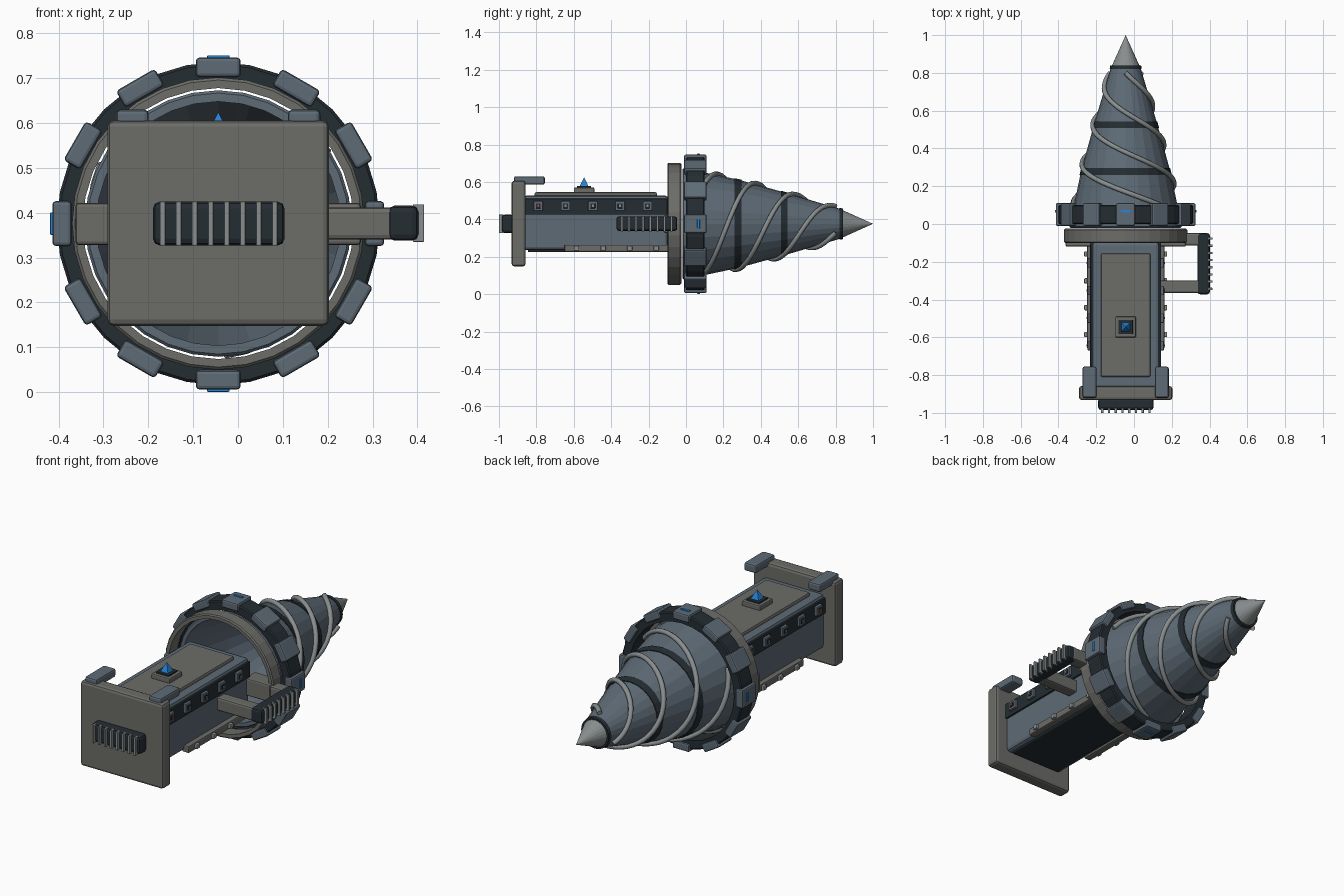
import bpy, bmesh, math
from mathutils import Matrix, Vector

if "Cube" in bpy.data.objects:
    bpy.data.objects.remove(bpy.data.objects["Cube"])

CX, CZ = -0.044, 0.376   # drill axis


def mat(name, col):
    m = bpy.data.materials.new(name)
    m.diffuse_color = (*col, 1)
    m.use_nodes = True
    m.node_tree.nodes["Principled BSDF"].inputs["Base Color"].default_value = m.diffuse_color
    return m


STEEL = mat("blue_steel", (0.11, 0.145, 0.18))
DARK = mat("dark_metal", (0.018, 0.026, 0.032))
GREY = mat("warm_grey", (0.15, 0.15, 0.14))
LIGHT = mat("light_metal", (0.25, 0.27, 0.27))
BLUE = mat("blue_light", (0.02, 0.22, 0.65))
RED = mat("red_light", (0.6, 0.06, 0.03))


def finish(bm, name, m):
    bmesh.ops.recalc_face_normals(bm, faces=bm.faces)
    me = bpy.data.meshes.new(name)
    bm.to_mesh(me)
    bm.free()
    ob = bpy.data.objects.new(name, me)
    bpy.context.collection.objects.link(ob)
    me.materials.append(m)
    return ob


def box(name, x, y, z, m, bevel=0.006, rot=None):
    """Box from (min, max) ranges; x and z are measured from the drill axis if rot is given."""
    bm = bmesh.new()
    size = [b - a for a, b in (x, y, z)]
    mid = [(a + b) / 2 for a, b in (x, y, z)]
    bmesh.ops.create_cube(bm, size=1, matrix=Matrix.Translation(mid) @ Matrix.Diagonal((*size, 1)))
    if bevel:
        bmesh.ops.bevel(bm, geom=bm.edges[:], offset=min(bevel, min(size) * 0.4), segments=2,
                        profile=0.5, affect='EDGES')
    if rot is not None:
        bm.transform(Matrix.Translation((CX, 0, CZ)) @ Matrix.Rotation(rot, 4, 'Y'))
    return finish(bm, name, m)


def lathe(name, prof, m, n=24, closed=True):
    """Revolve (radius, y) points about the drill axis."""
    bm = bmesh.new()
    rings = []
    for i in range(n):
        a = 2 * math.pi * i / n
        rings.append([bm.verts.new((CX + r * math.cos(a), y, CZ + r * math.sin(a))) for r, y in prof])
    k = len(prof)
    for i in range(n):
        A, B = rings[i], rings[(i + 1) % n]
        for j in range(k if closed else k - 1):
            q = (j + 1) % k
            bm.faces.new((A[j], A[q], B[q], B[j]))
    bmesh.ops.remove_doubles(bm, verts=bm.verts, dist=1e-5)
    return finish(bm, name, m)


def ring(name, r0, r1, y0, y1, m, n=32, c=0.006):
    return lathe(name, [(r0, y0), (r1 - c, y0), (r1, y0 + c), (r1, y1 - c), (r1 - c, y1), (r0, y1)], m, n)


# drill cone shell, open at the back
CONE = [(0.0, 0.295), (0.1, 0.274), (0.28, 0.236), (0.53, 0.167), (0.83, 0.078)]


def cone_r(y):
    for (a, ra), (b, rb) in zip(CONE, CONE[1:]):
        if y <= b:
            return ra + (rb - ra) * (y - a) / (b - a)
    return CONE[-1][1]


outer = [(r, y) for y, r in CONE]
inner = [(r - 0.018, y) for y, r in reversed(CONE)]
lathe("drill_cone", outer + inner, STEEL)
ring("cone_base_lip", 0.272, 0.297, -0.02, 0.02, STEEL)
for y in (0.278, 0.525, 0.83):
    h = 0.018 if y < 0.8 else 0.01
    lathe("cone_band", [(cone_r(y - h) + 0.004, y - h), (cone_r(y + h) + 0.004, y + h),
                        (cone_r(y + h) - 0.01, y + h), (cone_r(y - h) - 0.01, y - h)], DARK)
lathe("drill_tip", [(0, 0.825), (0.072, 0.825), (0.072, 0.84), (0, 1.0)], LIGHT, 24, False)

# three spiral cutting flutes
for s in range(3):
    cu = bpy.data.curves.new("spiral_flute", 'CURVE')
    cu.dimensions = '3D'
    cu.bevel_depth = 0.013
    cu.bevel_resolution = 2
    cu.use_fill_caps = True
    sp = cu.splines.new('POLY')
    N = 44
    sp.points.add(N)
    for i, p in enumerate(sp.points):
        y = 0.07 + 0.73 * i / N
        a = math.pi / 2 + 2 * math.pi * ((y - 0.17) / 0.63 + s / 3)
        r = cone_r(y) + 0.008
        p.co = (CX + r * math.cos(a), y, CZ + r * math.sin(a), 1)
    ob = bpy.data.objects.new("spiral_flute", cu)
    bpy.context.collection.objects.link(ob)
    cu.materials.append(LIGHT)

# collar and toothed ring
ring("collar", 0.302, 0.326, -0.1, -0.025, GREY)
ring("tooth_ring", 0.312, 0.36, 0.0, 0.1, DARK)
for i in range(12):
    a = i * math.pi / 6
    box("ring_tooth", (-0.05, 0.05), (-0.01, 0.11), (0.327, 0.37), STEEL, 0.008, a)
    if i % 3 == 0:
        box("tooth_light", (-0.025, 0.025), (0.06, 0.074), (0.36, 0.375), BLUE, 0.002, a)

# motor housing
box("housing", (CX - 0.178, CX + 0.178), (-0.87, -0.095), (0.235, 0.527), STEEL, 0.018)
box("top_cover", (CX - 0.132, CX + 0.132), (-0.81, -0.155), (0.515, 0.545), GREY, 0.01)
box("bottom_cover", (CX - 0.15, CX + 0.15), (-0.845, -0.11), (0.224, 0.25), DARK, 0.006)

# housing sides, mirrored
for s in (-1, 1):
    def side(name, a, b, y, z, m, bev=0.004):
        box(name, sorted((CX + s * a, CX + s * b)), y, z, m, bev)
    side("side_band", 0.16, 0.188, (-0.86, -0.1), (0.425, 0.51), DARK)
    for i in range(5):
        y = -0.79 + 0.146 * i
        side("window_frame", 0.18, 0.202, (y - 0.025, y + 0.025), (0.447, 0.497), STEEL)
        side("window_pane", 0.19, 0.205, (y - 0.013, y + 0.013), (0.459, 0.485), DARK, 0.002)
        side("window_lamp", 0.2, 0.208, (y - 0.005, y + 0.005), (0.466, 0.478),
             RED if i == 0 else LIGHT, 0)
    side("side_rail", 0.165, 0.205, (-0.65, -0.09), (0.226, 0.264), GREY, 0.006)
    for i in range(4):
        y = -0.585 + 0.142 * i
        side("rail_rivet", 0.2, 0.22, (y - 0.014, y + 0.014), (0.232, 0.258), LIGHT, 0.005)
    side("collar_spoke", 0.165, 0.318, (-0.12, -0.03), (0.328, 0.422), GREY, 0.008)
    side("plate_bracket", 0.155, 0.228, (-0.92, -0.755), (0.585, 0.63), STEEL, 0.01)

# back plate and vent
box("back_plate", (CX - 0.247, CX + 0.247), (-0.932, -0.858), (0.148, 0.606), GREY, 0.014)
box("rear_vent", (-0.19, 0.104), (-0.985, -0.92), (0.327, 0.425), DARK, 0.016)
for i in range(8):
    x = -0.168 + 0.0357 * i
    box("vent_rib", (x - 0.006, x + 0.006), (-1.0, -0.975), (0.327, 0.425), LIGHT, 0.002)

# side handle
for y in (-0.08, -0.333):
    box("handle_arm", (0.12, 0.37), (y - 0.033, y + 0.033), (0.34, 0.412), GREY, 0.01)
box("handle_grip", (0.335, 0.402), (-0.372, -0.048), (0.338, 0.416), DARK, 0.014)
for i in range(8):
    y = -0.343 + 0.038 * i
    box("grip_rib", (0.39, 0.415), (y - 0.006, y + 0.006), (0.335, 0.419), LIGHT, 0.002)

# indicator on top
box("indicator_base", (CX - 0.055, CX + 0.055), (-0.6, -0.49), (0.54, 0.57), GREY, 0.006)
box("indicator_socket", (CX - 0.038, CX + 0.038), (-0.583, -0.507), (0.565, 0.578), DARK, 0.003)
bm = bmesh.new()
bmesh.ops.create_cone(bm, cap_ends=True, segments=4, radius1=0.036, radius2=0, depth=0.052,
                      matrix=Matrix.Translation((CX, -0.545, 0.599)) @ Matrix.Rotation(math.pi / 4, 4, 'Z'))
finish(bm, "indicator_light", BLUE)
